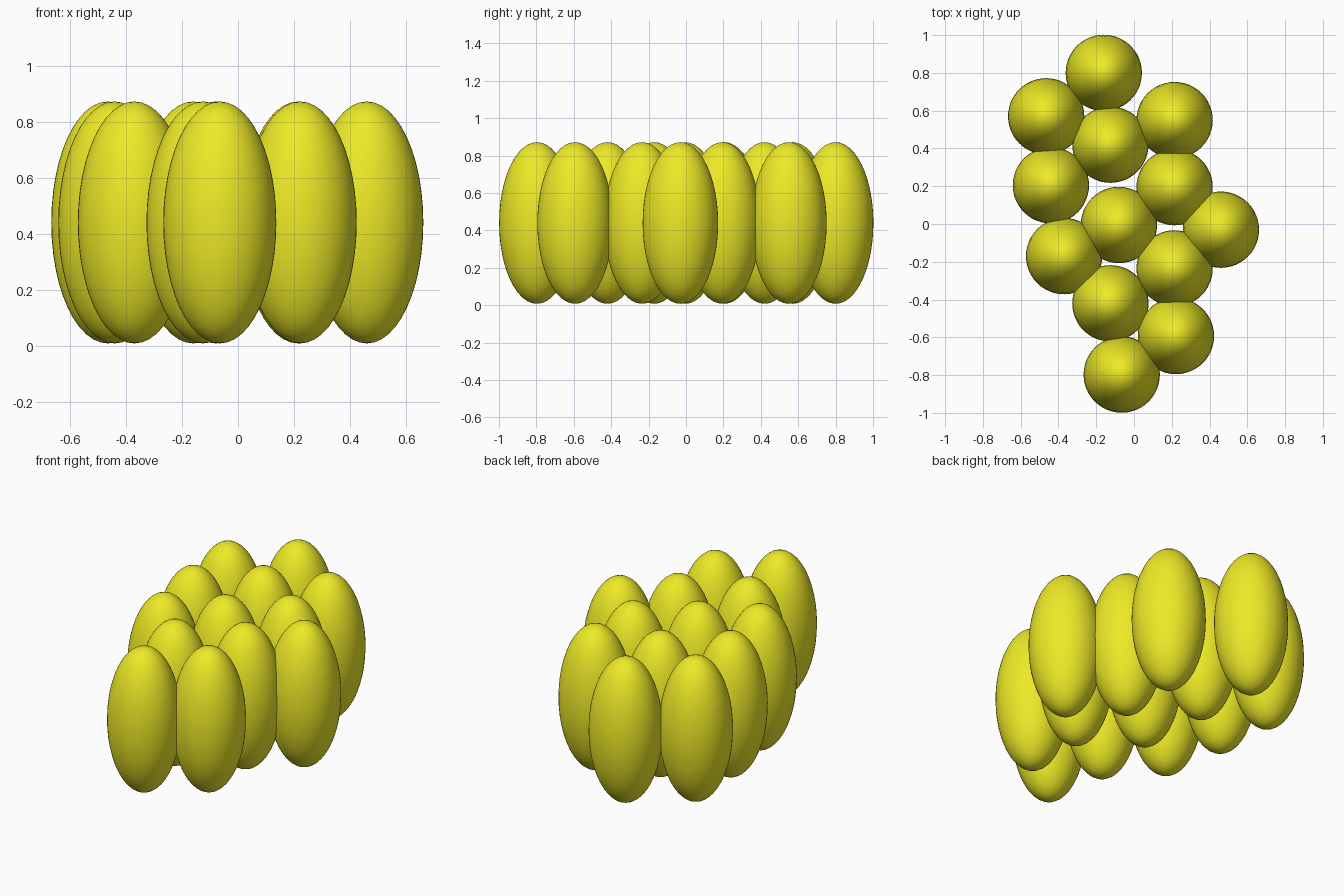
import bpy

if "Cube" in bpy.data.objects:
    bpy.data.objects.remove(bpy.data.objects["Cube"])

# Shared yellow material
yellow = bpy.data.materials.new("yellow")
yellow.diffuse_color = (0.85, 0.82, 0.02, 1)
yellow.use_nodes = True
yellow.node_tree.nodes["Principled BSDF"].inputs["Base Color"].default_value = yellow.diffuse_color

RADIUS, HALF_HEIGHT, MID_Z = 0.202, 0.432, 0.44

# Plan positions of the upright pods, back to front
centres = [
    (-0.16, 0.80), (-0.465, 0.57), (0.215, 0.55), (-0.125, 0.42),
    (-0.44, 0.205), (0.215, 0.195), (-0.08, -0.005), (0.46, -0.03),
    (-0.37, -0.17), (0.215, -0.235), (-0.125, -0.42), (0.222, -0.593),
    (-0.065, -0.797),
]


def add_pod(index, x, y):
    """One smooth, vertically stretched ellipsoid."""
    bpy.ops.mesh.primitive_uv_sphere_add(segments=48, ring_count=24, radius=1,
                                         location=(x, y, MID_Z))
    pod = bpy.context.object
    pod.name = f"egg_pod_{index:02d}"
    pod.scale = (RADIUS, RADIUS, HALF_HEIGHT)
    bpy.ops.object.transform_apply(location=False, rotation=False, scale=True)
    bpy.ops.object.shade_smooth()
    pod.data.materials.append(yellow)


# Cluster of pods
for i, (x, y) in enumerate(centres, 1):
    add_pod(i, x, y)
